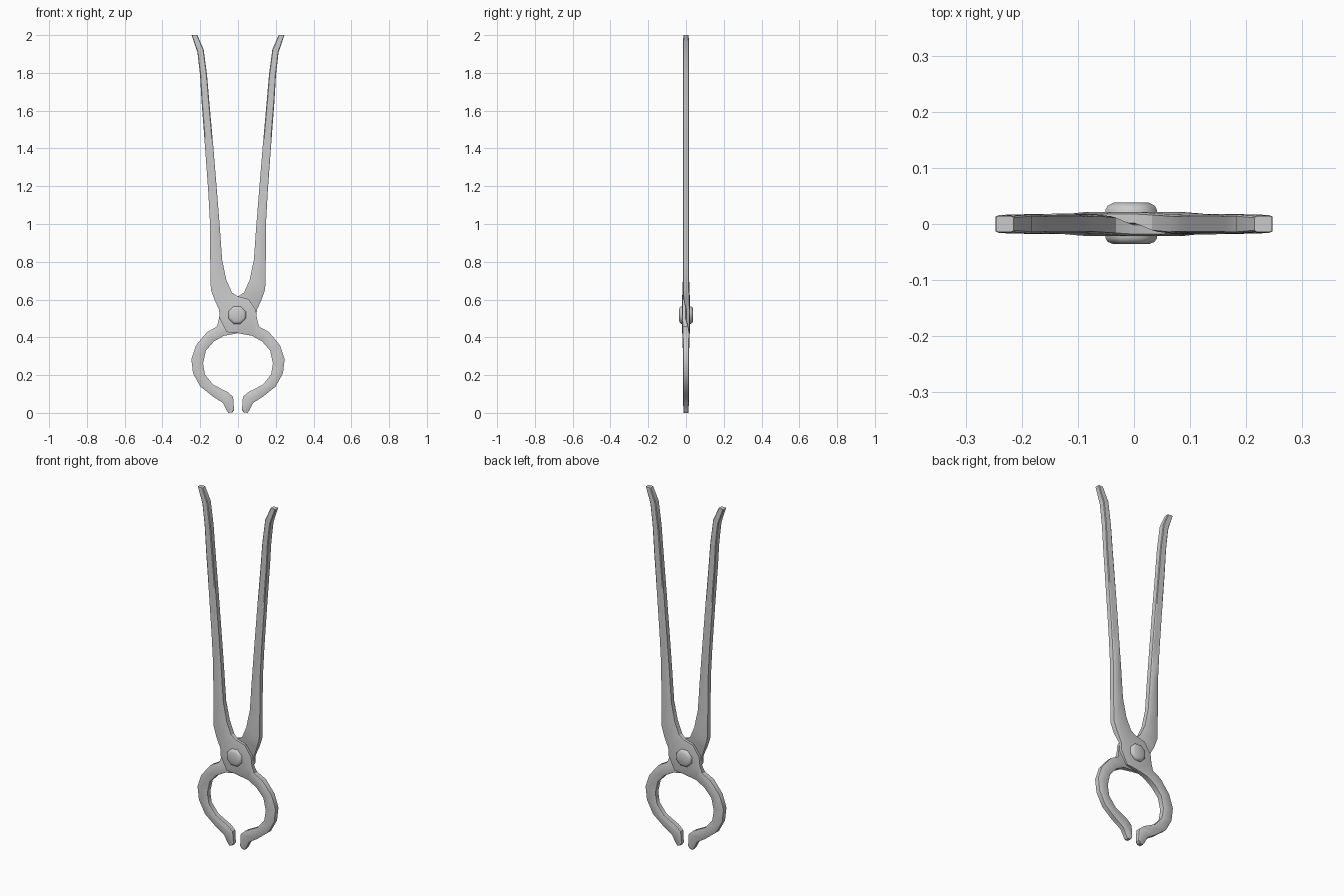
import bpy, bmesh
from math import cos, sin, pi

# Each row: edge A (x, z), edge B (x, z), y front, y back
F = (-0.016, 0.016)
HALF = [
    # handle, from the flared tip down
    (0.246, 2.0, 0.215, 2.0, -0.014, 0.014),
    (0.215, 1.91, 0.182, 1.925, -0.017, 0.017),
    (0.201, 1.79, 0.164, 1.79, -0.017, 0.017),
    (0.193, 1.65, 0.152, 1.65, *F),
    (0.174, 1.40, 0.130, 1.40, *F),
    (0.158, 1.18, 0.112, 1.18, *F),
    (0.148, 1.00, 0.096, 0.98, *F),
    (0.147, 0.81, 0.084, 0.81, *F),
    (0.144, 0.655, 0.062, 0.705, -0.017, 0.017),
    (0.125, 0.60, 0.032, 0.637, -0.014, 0.019),
    # half-lapped joint plate crossing the centre line
    (0.100, 0.545, 0.000, 0.617, -0.001, 0.021),
    (0.097, 0.500, -0.055, 0.603, -0.001, 0.021),
    (0.060, 0.428, -0.095, 0.545, -0.001, 0.021),
    (0.000, 0.422, -0.100, 0.500, -0.001, 0.021),
    # curved jaw
    (-0.075, 0.408, -0.112, 0.457, -0.014, 0.019),
    (-0.128, 0.378, -0.165, 0.427, -0.018, 0.018),
    (-0.170, 0.330, -0.222, 0.358, -0.017, 0.017),
    (-0.185, 0.262, -0.247, 0.285, *F),
    (-0.175, 0.203, -0.238, 0.210, *F),
    (-0.132, 0.150, -0.200, 0.140, *F),
    (-0.055, 0.110, -0.132, 0.086, *F),
    (-0.026, 0.085, -0.080, 0.053, -0.015, 0.015),
    (-0.021, 0.015, -0.060, 0.014, -0.014, 0.014),
    (-0.030, 0.003, -0.050, 0.000, -0.012, 0.012),
]


def finish(name, bm, angle):
    bmesh.ops.recalc_face_normals(bm, faces=bm.faces)
    me = bpy.data.meshes.new(name)
    bm.to_mesh(me)
    bm.free()
    ob = bpy.data.objects.new(name, me)
    bpy.context.collection.objects.link(ob)
    bpy.ops.object.select_all(action='DESELECT')
    ob.select_set(True)
    bpy.context.view_layer.objects.active = ob
    bpy.ops.object.shade_smooth_by_angle(angle=angle)
    return ob


def skin(name, rings, angle=0.55):
    bm = bmesh.new()
    loops = [[bm.verts.new(p) for p in r] for r in rings]
    n = len(loops[0])
    for a, b in zip(loops, loops[1:]):
        for i in range(n):
            j = (i + 1) % n
            bm.faces.new((a[i], a[j], b[j], b[i]))
    bm.faces.new(loops[0])
    bm.faces.new(loops[-1])
    return finish(name, bm, angle)


def bar_section(ax, az, bx, bz, y0, y1, s):
    # flat bar section with lightly chamfered edges
    t, c = 0.1, 0.003
    pts = [(t, y0), (1 - t, y0), (1, y0 + c), (1, y1 - c),
           (1 - t, y1), (t, y1), (0, y1 - c), (0, y0 + c)]
    return [(s * (ax + (bx - ax) * u), s * y, az + (bz - az) * u) for u, y in pts]


# Two identical halves, the second turned half way round the vertical axis
for name, s in (("tong_half_back", 1), ("tong_half_front", -1)):
    skin(name, [bar_section(*row, s) for row in HALF])

# Pivot rivet with a domed head on each side
PROFILE = [(0.034, -0.036), (0.045, -0.032), (0.05, -0.025), (0.05, 0.025), (0.045, 0.033), (0.034, 0.038)]
skin("pivot_rivet", [[(-0.005 + r * cos((i + 0.5) * pi / 4), y, 0.518 + r * sin((i + 0.5) * pi / 4))
                      for i in range(8)] for r, y in PROFILE], 0.9)
